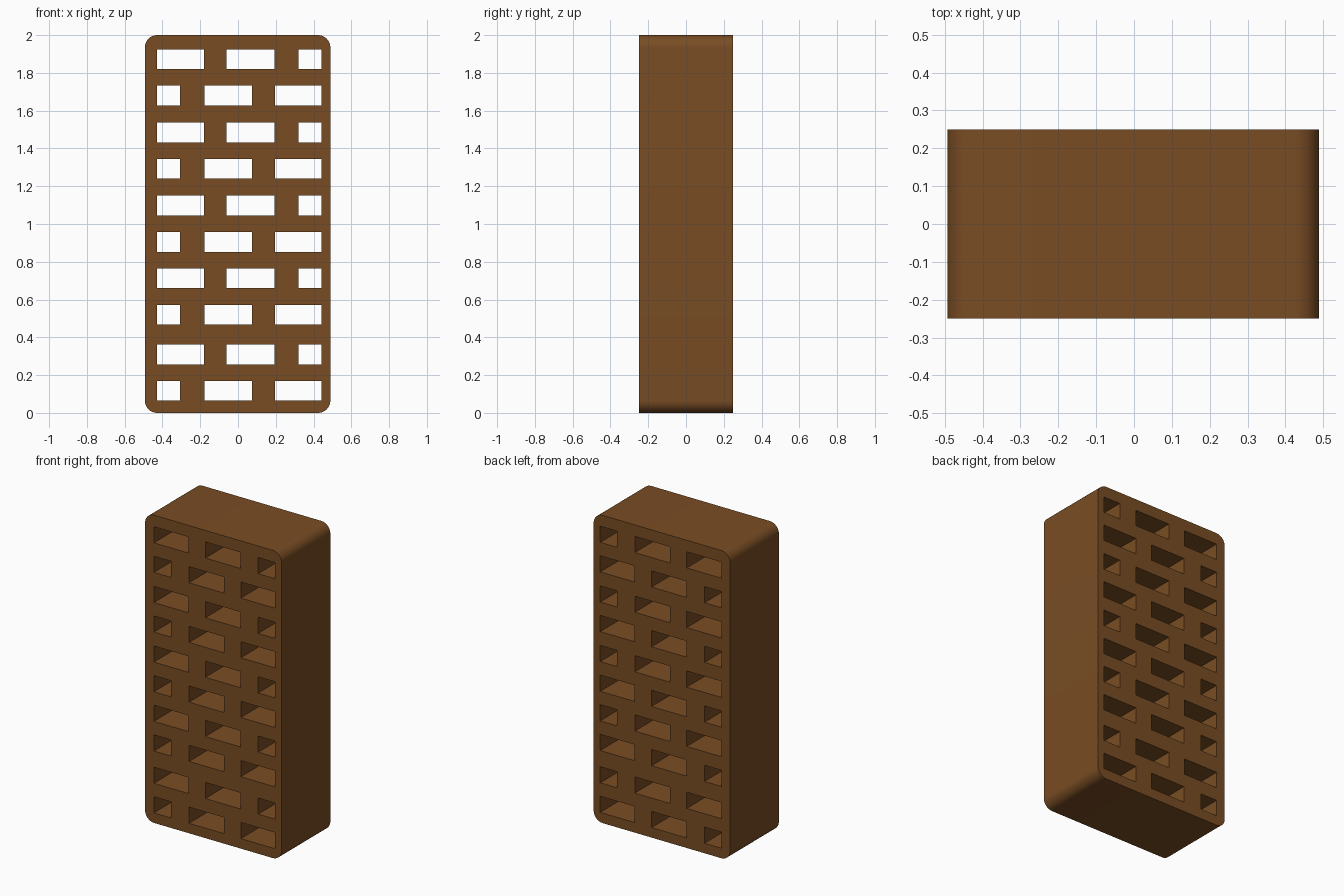
import bpy, bmesh, math

if "Cube" in bpy.data.objects:
    bpy.data.objects.remove(bpy.data.objects["Cube"])

X0, X1, Z0, Z1, DEPTH, R = -0.493, 0.489, 0.0, 2.0, 0.5, 0.065

clay = bpy.data.materials.new("brown clay")
clay.diffuse_color = (0.19, 0.073, 0.017, 1)
clay.use_nodes = True
clay.node_tree.nodes["Principled BSDF"].inputs["Base Color"].default_value = clay.diffuse_color

curve = bpy.data.curves.new("pierced_block", 'CURVE')
curve.dimensions = '2D'
curve.fill_mode = 'BOTH'
curve.extrude = DEPTH / 2


def add_loop(points):
    s = curve.splines.new('POLY')
    s.points.add(len(points) - 1)
    for p, (x, z) in zip(s.points, points):
        p.co = (x, z, 0, 1)
    s.use_cyclic_u = True


# Rounded outer outline
outline = []
corners = [(X1 - R, Z1 - R), (X0 + R, Z1 - R), (X0 + R, Z0 + R), (X1 - R, Z0 + R)]
for k, (cx, cz) in enumerate(corners):
    for i in range(9):
        a = math.pi / 2 * (k + i / 8)
        outline.append((cx + R * math.cos(a), cz + R * math.sin(a)))
add_loop(outline)

# Staggered rows of rectangular through-holes, from the bottom up
row_bottoms = [0.065, 0.257, 0.467, 0.66, 0.852, 1.045, 1.24, 1.432, 1.628, 1.82]
layouts = [
    [(-0.43, -0.308), (-0.177, 0.073), (0.195, 0.442)],
    [(-0.43, -0.18), (-0.06, 0.193), (0.32, 0.442)],
]
for row, z in enumerate(row_bottoms):
    for a, b in layouts[row % 2]:
        add_loop([(a, z), (b, z), (b, z + 0.105), (a, z + 0.105)])

block = bpy.data.objects.new("pierced_block", curve)
bpy.context.collection.objects.link(block)
block.rotation_euler = (math.pi / 2, 0, 0)
bpy.context.view_layer.objects.active = block
block.select_set(True)
bpy.ops.object.convert(target='MESH')
block = bpy.context.object
bpy.ops.object.transform_apply(rotation=True)

# Weld caps to walls and make normals consistent
bm = bmesh.new()
bm.from_mesh(block.data)
bmesh.ops.remove_doubles(bm, verts=bm.verts, dist=0.0005)
bmesh.ops.recalc_face_normals(bm, faces=bm.faces)
bm.to_mesh(block.data)
bm.free()

block.data.materials.clear()
block.data.materials.append(clay)
bpy.ops.object.shade_smooth_by_angle(angle=math.radians(30))
